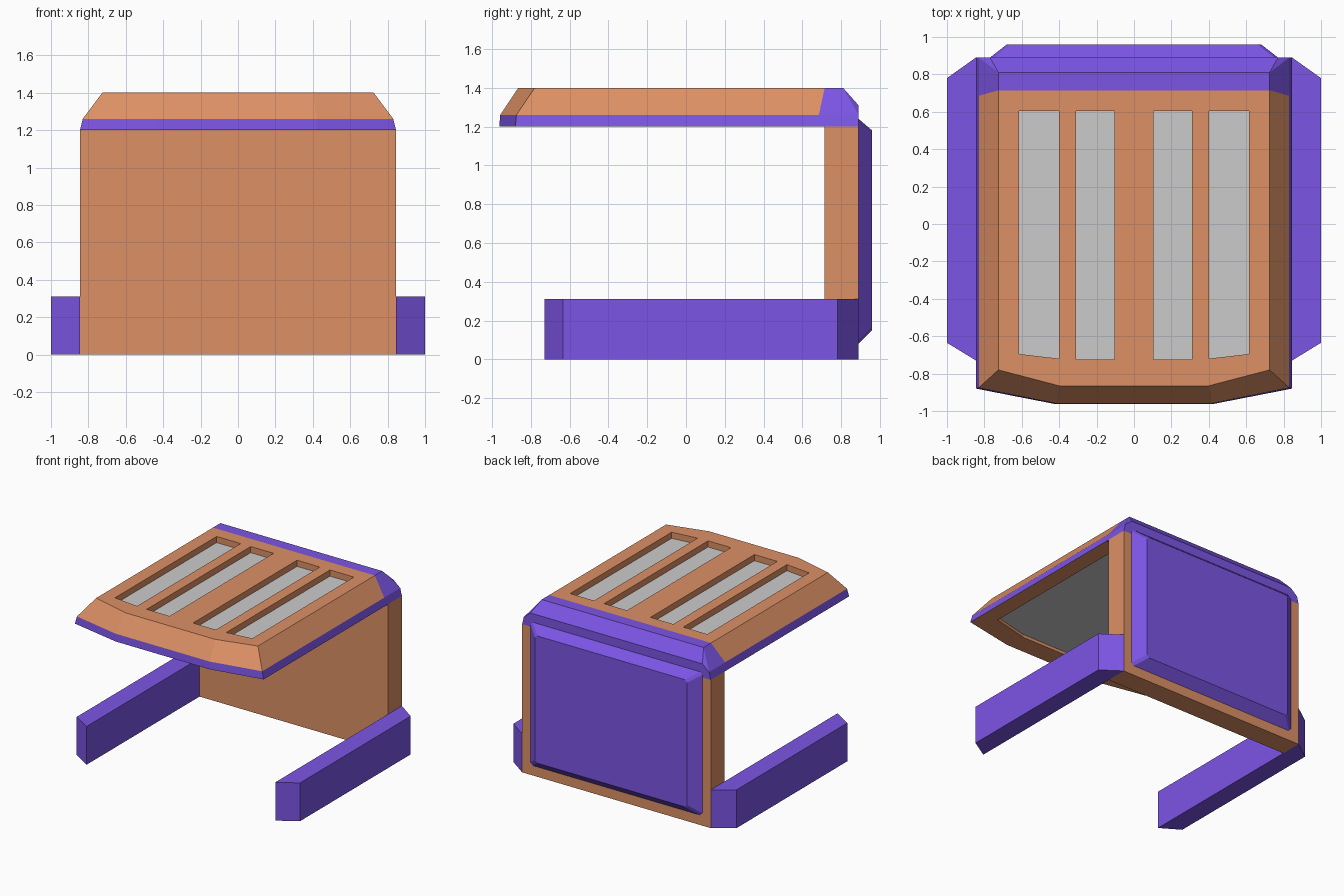
import bpy, bmesh

if "Cube" in bpy.data.objects:
    bpy.data.objects.remove(bpy.data.objects["Cube"])


def material(name, color):
    m = bpy.data.materials.new(name)
    m.diffuse_color = color
    m.use_nodes = True
    m.node_tree.nodes["Principled BSDF"].inputs["Base Color"].default_value = m.diffuse_color
    return m


ORANGE = material("orange", (0.72, 0.28, 0.13, 1))
PURPLE = material("purple", (0.20, 0.09, 0.78, 1))


def finish(name, bm, mats):
    bmesh.ops.recalc_face_normals(bm, faces=bm.faces[:])
    me = bpy.data.meshes.new(name)
    bm.to_mesh(me)
    bm.free()
    for m in mats:
        me.materials.append(m)
    ob = bpy.data.objects.new(name, me)
    bpy.context.collection.objects.link(ob)
    return ob


def loft(name, rings, mats=(), bands=None):
    """Closed solid through matching rings; bands maps ring gap -> material slot."""
    bm = bmesh.new()
    rows = [[bm.verts.new(p) for p in r] for r in rings]
    n = len(rows[0])
    bm.faces.new(rows[0])
    bm.faces.new(rows[-1])
    for k, (a, b) in enumerate(zip(rows, rows[1:])):
        for i in range(n):
            j = (i + 1) % n
            f = bm.faces.new((a[i], a[j], b[j], b[i]))
            f.material_index = (bands or {}).get(k, 0)
    return finish(name, bm, mats)


def prism(name, outline, z0, z1, mats=()):
    return loft(name, [[(x, y, z) for x, y in outline] for z in (z0, z1)], mats)


def roof_ring(half, corner_y, mid, front_y, back_y, z):
    right = [(mid, front_y), (half, corner_y), (half, back_y)]
    return [(x, y, z) for x, y in right] + [(-x, y, z) for x, y in right[::-1]]


# Back wall
prism("back_wall", [(-.845, .715), (.845, .715), (.845, .89), (-.845, .89)], 0, 1.2, [ORANGE])


# Raised bevelled panel on the back of the wall
def panel_ring(half, z0, z1, y, c=.02):
    r = [(half - c, z0), (half, z0 + c), (half, z1 - c), (half - c, z1)]
    return [(x, y, z) for x, z in r] + [(-x, y, z) for x, z in r[::-1]]


loft("back_panel", [panel_ring(.77, .08, 1.24, .87), panel_ring(.77, .08, 1.24, .89),
                    panel_ring(.68, .15, 1.18, .96)], [PURPLE])

# Side arms along the floor
for side, s in (("left", -1), ("right", 1)):
    prism(side + "_arm", [(s * x, y) for x, y in
                          ((.845, .89), (1, .78), (1, -.635), (.845, -.73))], 0, .31, [PURPLE])

# Roof shell: recessed underside, flat lip, purple rim, sloping sides
roof = loft("roof", [
    roof_ring(.71, -.725, .40, -.80, .66, 1.24),
    roof_ring(.71, -.725, .40, -.80, .66, 1.20),
    roof_ring(.845, -.88, .42, -.963, .685, 1.20),
    roof_ring(.83, -.875, .42, -.958, .685, 1.26),
    roof_ring(.725, -.78, .40, -.865, .715, 1.40)], [ORANGE, PURPLE], {2: 1})

# Grey ceiling panel inside the underside recess
loft("ceiling_panel", [roof_ring(.71, -.725, .40, -.80, .66, z) for z in (1.225, 1.245)])

# Rear roof cap
cap = bmesh.new()
for s in (-1, 1):
    for x, y, z in ((.845, .685, 1.2), (.845, .89, 1.2), (.83, .685, 1.26), (.83, .89, 1.26),
                    (.77, .89, 1.31), (.725, .715, 1.4), (.725, .81, 1.4)):
        cap.verts.new((s * x, y, z))
bmesh.ops.convex_hull(cap, input=cap.verts[:])
bmesh.ops.dissolve_limit(cap, angle_limit=.01, verts=cap.verts[:], edges=cap.edges[:])
finish("rear_roof_cap", cap, [PURPLE])

# Four roof slots with grey inserts
for side, s in (("left", -1), ("right", 1)):
    for which, x0, x1, f0, f1 in (("inner", .105, .31, -.725, -.725),
                                  ("outer", .40, .615, -.72, -.695)):
        outline = [(s * x0, f0), (s * x1, f1), (s * x1, .605), (s * x0, .605)]
        cutter = prism("slot_cutter", outline, 1.345, 1.5)
        cutter.hide_render = True
        mod = roof.modifiers.new("slot", "BOOLEAN")
        mod.operation = "DIFFERENCE"
        mod.solver = "EXACT"
        mod.object = cutter
        bpy.context.view_layer.objects.active = roof
        bpy.ops.object.modifier_apply(modifier=mod.name)
        bpy.data.objects.remove(cutter)
        prism(f"{side}_{which}_slot_insert", outline, 1.30, 1.35)
